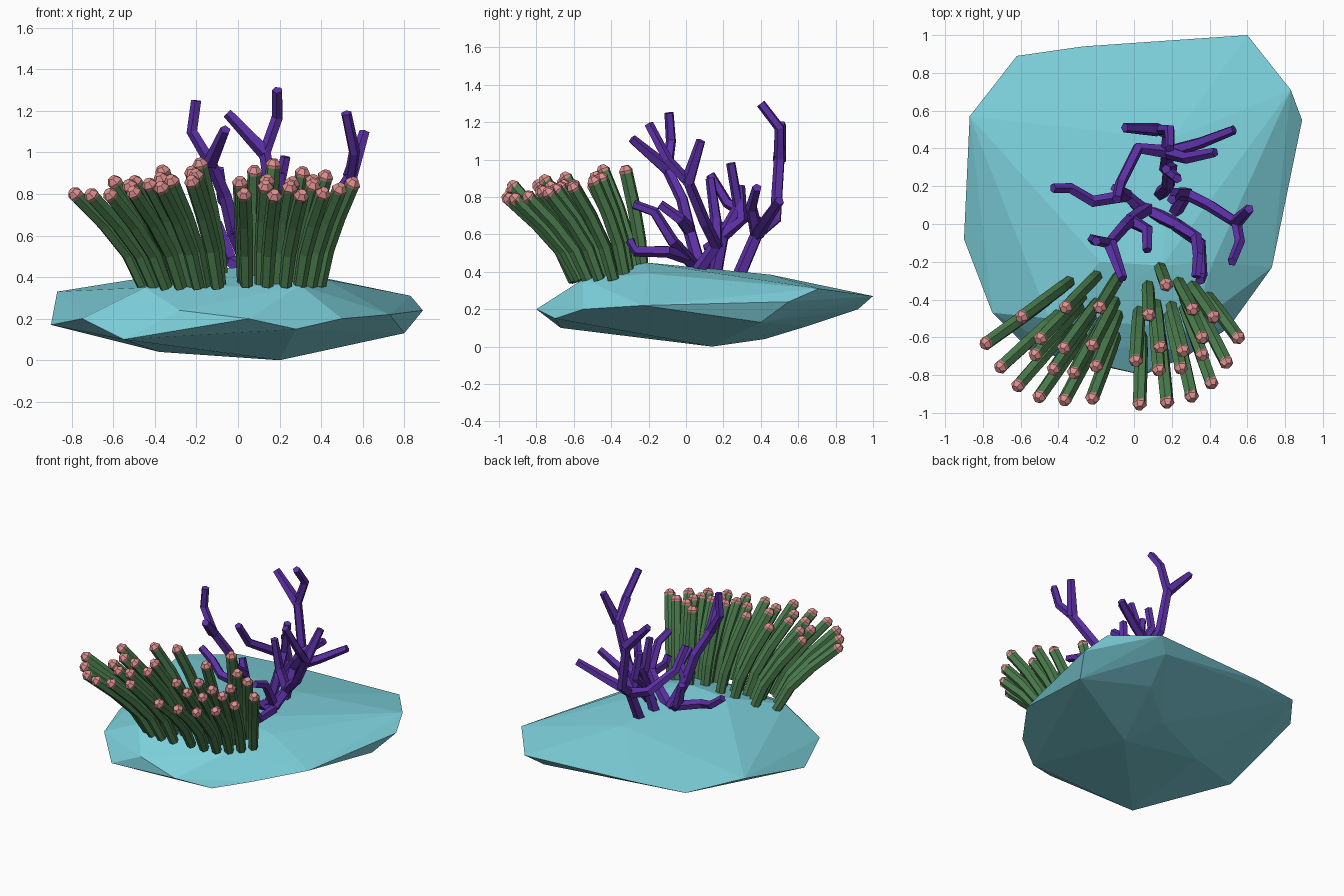
import bpy
import bmesh
import math
from mathutils import Vector

if "Cube" in bpy.data.objects:
    bpy.data.objects.remove(bpy.data.objects["Cube"], do_unlink=True)


def make_material(name, red, green, blue):
    material = bpy.data.materials.new(name)
    material.use_nodes = True
    material.diffuse_color = (red, green, blue, 1)
    shader = next(n for n in material.node_tree.nodes if n.type == 'BSDF_PRINCIPLED')
    shader.inputs["Base Color"].default_value = (red, green, blue, 1)
    return material


rock_blue = make_material("rock blue", .21, .65, .73)
stalk_green = make_material("stalk green", .07, .205, .075)
tip_pink = make_material("tip pink", .72, .28, .27)
coral_purple = make_material("coral purple", .11, .03, .39)


def make_object(name, bm, material):
    """Turn a bmesh into a flat shaded object."""
    bmesh.ops.recalc_face_normals(bm, faces=bm.faces)
    mesh = bpy.data.meshes.new(name)
    bm.to_mesh(mesh)
    bm.free()
    mesh.materials.append(material)
    obj = bpy.data.objects.new(name, mesh)
    bpy.context.collection.objects.link(obj)


def add_tube(bm, points, radii, sides):
    """Sweep a polygon along a path, one radius per point, with capped ends."""
    points = [Vector(p) for p in points]
    last = len(points) - 1
    side = (points[1] - points[0]).orthogonal()
    rings = []
    for i, (point, radius) in enumerate(zip(points, radii)):
        direction = (points[min(i + 1, last)] - points[max(i - 1, 0)]).normalized()
        side = (side - direction * side.dot(direction)).normalized()
        across = direction.cross(side)
        ring = []
        for k in range(sides):
            angle = math.tau * k / sides
            offset = side * math.cos(angle) + across * math.sin(angle)
            ring.append(bm.verts.new(point + offset * radius))
        rings.append(ring)
    for low, high in zip(rings, rings[1:]):
        for k in range(sides):
            n = (k + 1) % sides
            bm.faces.new((low[k], low[n], high[n], high[k]))
    bm.faces.new(rings[0][::-1])
    bm.faces.new(rings[-1])


# Faceted rock: rim, upper crown and keel wrapped in a hull
rim = [(-.62, .89, .28), (-.27, .94, .28), (.6, 1, .27), (.83, .71, .31),
       (.89, .55, .24), (.8, .4, .13), (.73, -.23, .22), (.5, -.55, .2),
       (.28, -.7, .15), (.05, -.8, .2), (-.28, -.72, .24), (-.55, -.67, .1),
       (-.75, -.47, .2), (-.9, -.08, .17), (-.87, .57, .33)]
crown = [(-.45, -.5, .35), (.3, -.55, .36), (-.18, -.2, .44),
         (.15, -.22, .45), (.42, -.2, .39), (.2, .45, .385)]
keel = [(.2, .14, 0), (-.38, .2, .04), (.1, .42, .04), (-.1, -.38, .09),
        (.5, .92, .2), (.4, .65, .11)]
rock = bmesh.new()
for corner in rim + crown + keel:
    rock.verts.new(corner)
bmesh.ops.convex_hull(rock, input=rock.verts)
loose = [v for v in rock.verts if not v.link_faces]
bmesh.ops.delete(rock, geom=loose, context='VERTS')
make_object("rock", rock, rock_blue)


def bowed_row(start, end, count):
    """Spread tips along an arc that bows towards the front."""
    start, end = Vector(start), Vector(end)
    chord = end - start
    bow = Vector((chord.y, -chord.x)) * .2
    for i in range(count):
        t = i / (count - 1)
        yield start + chord * t + bow * math.sin(math.pi * t)


def add_cluster(name, rows, base_of, height_of):
    """Bent stalks that lean outward, each with a blunt faceted cap."""
    stalks, caps = bmesh.new(), bmesh.new()
    for row in rows:
        for x, y in bowed_row(*row):
            tip = Vector((x, y, height_of(x, y)))
            base = Vector(base_of(x, y))
            path = []
            for t in (0, .36, .68, 1):
                spot = base.lerp(tip, t ** 1.45)
                spot.z = base.z + (tip.z - base.z) * t
                path.append(spot)
            add_tube(stalks, path, (.032, .036, .037, .036), 6)
            lean = (path[-1] - path[-2]).normalized()
            cap = [tip + lean * step for step in (-.022, .008, .034)]
            add_tube(caps, cap, (.033, .039, .02), 6)
    make_object(name + "_stalks", stalks, stalk_green)
    make_object(name + "_caps", caps, tip_pink)


# Two clusters of stalks at the front of the rock
add_cluster("right_cluster",
            [((-.78, -.63), (-.22, -.92), 6), ((-.52, -.69), (-.2, -.75), 4),
             ((-.59, -.49), (-.22, -.64), 4), ((-.36, -.44), (-.18, -.44), 2)],
            lambda x, y: (.63 * x + .04, .69 * y + .04, .35),
            lambda x, y: 1.04 + .186 * x + .158 * y)
add_cluster("left_cluster",
            [((.03, -.95), (.55, -.6), 6), ((.01, -.72), (.36, -.69), 4),
             ((.14, -.65), (.36, -.6), 3), ((.31, -.45), (.42, -.49), 2),
             ((.08, -.48), (.17, -.32), 2)],
            lambda x, y: (.68 * x + .02, .58 * y - .04, .36),
            lambda x, y: 1.02 - .06 * x + .236 * y)


def add_coral(name, trunk, *branches):
    """A trunk path with side branches; a branch starts at a trunk joint."""
    coral = bmesh.new()
    paths = [trunk] + [[trunk[joint]] + path for joint, *path in branches]
    for path in paths:
        last = len(path) - 1
        radii = [.038 - .012 * i / last for i in range(last + 1)]
        add_tube(coral, path, radii, 5)
    make_object(name, coral, coral_purple)


# Branching corals on the crown of the rock
add_coral("front_coral",
          [(.07, .08, .41), (-.02, .02, .62), (-.06, -.02, .79), (-.13, -.1, .95),
           (-.22, -.08, 1.1), (-.2, -.09, 1.25)],
          (3, (-.06, -.29, 1.11)),
          (1, (.07, -.03, .68), (.07, -.14, .76)))
add_coral("left_coral",
          [(.22, .07, .41), (.28, .16, .54), (.4, .1, .66), (.54, .01, .88),
           (.56, -.1, 1), (.52, -.2, 1.19)],
          (3, (.61, .08, 1.1)),
          (1, (.22, .16, .68), (.2, .13, .9)))
add_coral("low_coral",
          [(.1, .06, .41), (.22, 0, .48), (.33, -.07, .56), (.34, -.17, .72),
           (.33, -.28, .76)],
          (1, (.35, -.1, .51), (.36, -.27, .51), (.35, -.3, .57)))
add_coral("back_coral",
          [(.17, .29, .39), (.18, .38, .6), (.18, .48, .68), (.13, .5, 1),
           (.19, .5, 1.17), (.19, .4, 1.3)],
          (3, (-.05, .51, 1.19)),
          (1, (.35, .43, .68), (.53, .5, .78)),
          (1, (.28, .35, .74), (.43, .38, .85)),
          (1, (.02, .4, .66), (-.07, .22, .77), (-.09, .13, .92)))
add_coral("right_coral",
          [(.06, .06, .41), (-.04, .15, .48), (-.22, .12, .53), (-.34, .19, .58),
           (-.43, .19, .65)],
          (1, (-.1, .19, .66)))
add_coral("middle_coral",
          [(.14, .16, .4), (.18, .2, .6), (.18, .28, .75), (.23, .24, .98)],
          (1, (.2, .3, .68), (.17, .29, .86)))
